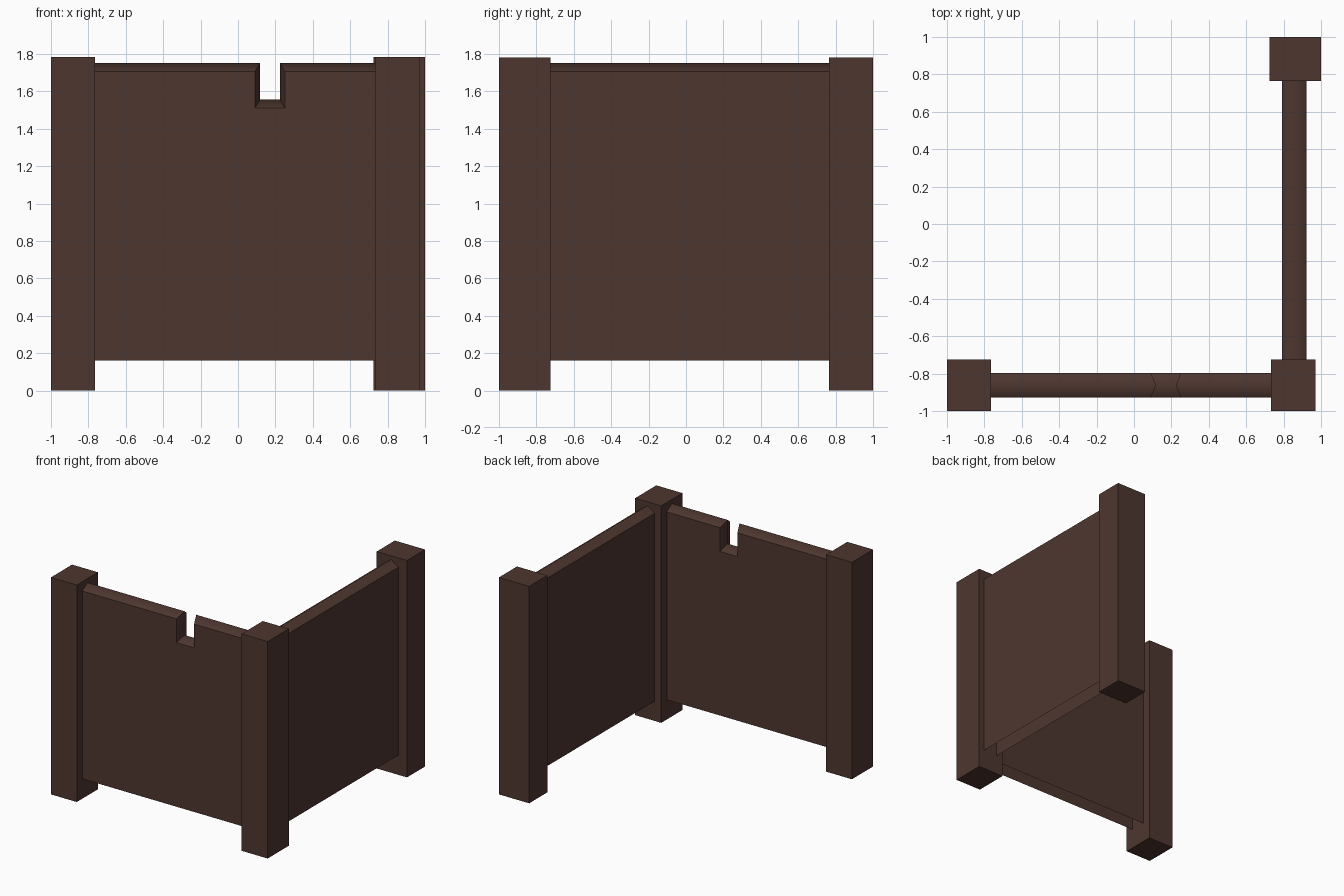
import bpy, bmesh, math
from mathutils import Matrix

if "Cube" in bpy.data.objects:
    bpy.data.objects.remove(bpy.data.objects["Cube"])

brown = bpy.data.materials.new("dark_brown_wood")
brown.diffuse_color = (0.076, 0.037, 0.029, 1)
brown.use_nodes = True
brown.node_tree.nodes["Principled BSDF"].inputs["Base Color"].default_value = brown.diffuse_color


def finish(name, bm):
    me = bpy.data.meshes.new(name)
    bm.to_mesh(me)
    bm.free()
    me.materials.append(brown)
    ob = bpy.data.objects.new(name, me)
    bpy.context.collection.objects.link(ob)
    return ob


def post(name, x0, x1, y0, y1, h=1.782):
    bm = bmesh.new()
    m = Matrix.Translation(((x0 + x1) / 2, (y0 + y1) / 2, h / 2))
    m = m @ Matrix.Diagonal((x1 - x0, y1 - y0, h, 1))
    bmesh.ops.create_cube(bm, size=1, matrix=m)
    return finish(name, bm)


def panel(name, edge, ridge, matrix, half=0.065, bottom=0.162):
    """Hollow plank wall: two sheets joined by a ridged top, open underneath."""
    bm = bmesh.new()
    front = [bm.verts.new((u, -half, z)) for u, z in edge]
    peak = [bm.verts.new((u, 0, z)) for u, z in ridge]
    back = [bm.verts.new((u, half, z)) for u, z in edge]
    # front and back sheets
    for row, y, flip in ((front, -half, True), (back, half, False)):
        loop = row + [bm.verts.new((edge[-1][0], y, bottom)),
                      bm.verts.new((edge[0][0], y, bottom))]
        bm.faces.new(loop[::-1] if flip else loop)
    # sloped top, smooth over the ridge only
    for i in range(len(edge) - 1):
        for a, b in ((front, peak), (peak, back)):
            bm.faces.new((a[i], a[i + 1], b[i + 1], b[i])).smooth = True
    on_ridge = set(peak)
    for e in bm.edges:
        e.smooth = all(v in on_ridge for v in e.verts)
    bm.transform(matrix)
    return finish(name, bm)


# Square posts
post("left_post", -1, -0.765, -1, -0.725)
post("corner_post", 0.733, 0.97, -1, -0.725)
post("back_post", 0.725, 1, 0.765, 1)

# Front wall with the notch in its top
lo, hi = 1.705, 1.75
panel("front_wall",
      [(-0.765, lo), (0.09, lo), (0.09, 1.51), (0.25, 1.51), (0.25, lo), (0.733, lo)],
      [(-0.765, hi), (0.118, hi), (0.118, 1.555), (0.224, 1.555), (0.224, hi), (0.733, hi)],
      Matrix.Translation((0, -0.862, 0)))

# Plain side wall, turned a quarter
panel("side_wall", [(-0.725, lo), (0.765, lo)], [(-0.725, hi), (0.765, hi)],
      Matrix.Translation((0.857, 0, 0)) @ Matrix.Rotation(math.pi / 2, 4, 'Z'))
